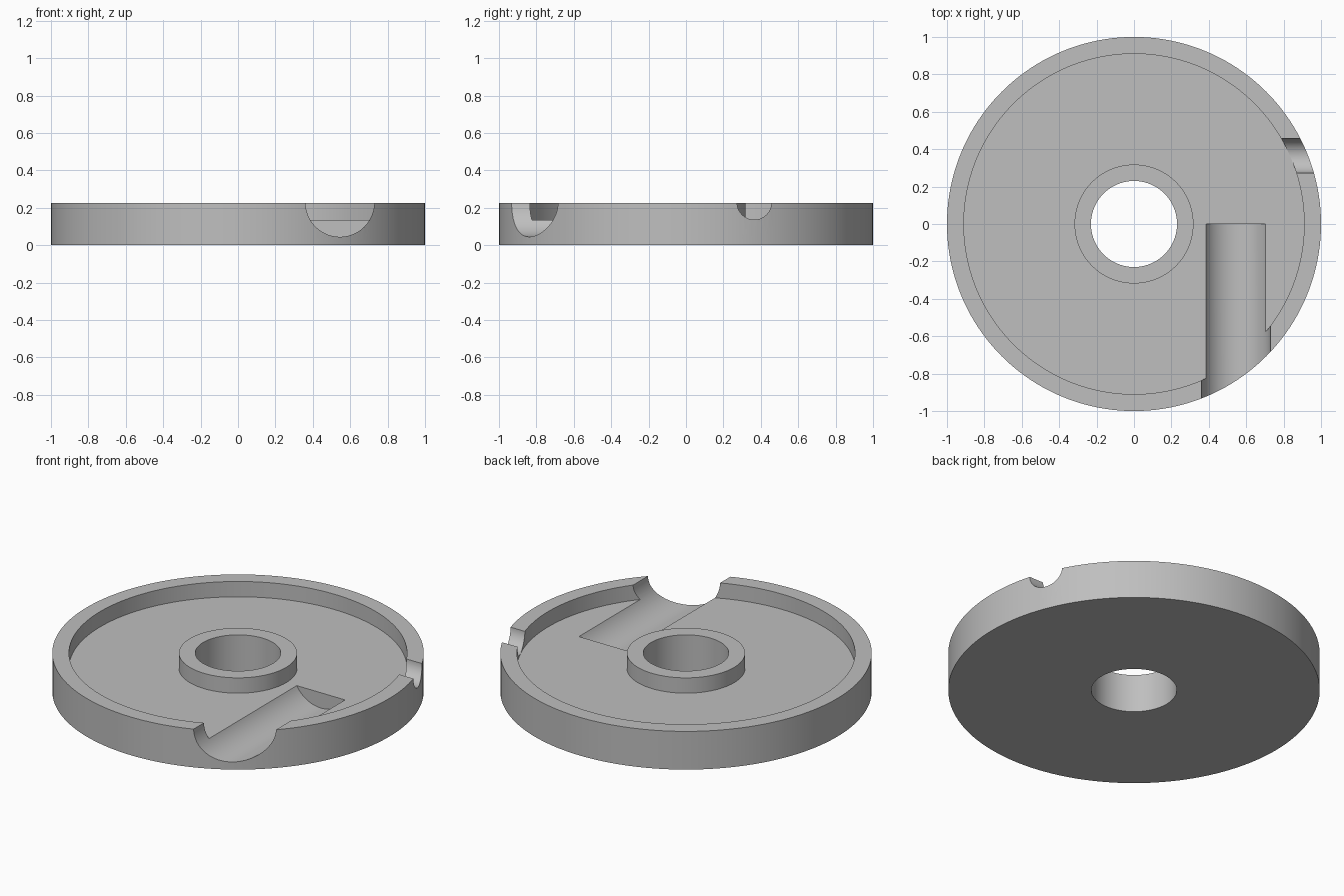
import bpy
import bmesh
from math import pi, radians

if "Cube" in bpy.data.objects:
    bpy.data.objects.remove(bpy.data.objects["Cube"], do_unlink=True)

HEIGHT, FLOOR = 0.227, 0.136
OUTER, RECESS, HUB, BORE = 1.0, 0.91, 0.318, 0.23

grey = bpy.data.materials.new("plain grey")
grey.use_nodes = True
grey.diffuse_color = (0.52, 0.52, 0.52, 1)
grey.node_tree.nodes["Principled BSDF"].inputs["Base Color"].default_value = (0.52, 0.52, 0.52, 1)


def lathe(name, profile, steps):
    """Spin a closed (radius, z) profile about the z axis."""
    bm = bmesh.new()
    verts = [bm.verts.new((r, 0, z)) for r, z in profile]
    edges = [bm.edges.new((v, verts[(i + 1) % len(verts)])) for i, v in enumerate(verts)]
    bmesh.ops.spin(bm, geom=verts + edges, cent=(0, 0, 0), axis=(0, 0, 1),
                   angle=2 * pi, steps=steps, use_merge=True)
    bmesh.ops.remove_doubles(bm, verts=bm.verts, dist=1e-5)
    bmesh.ops.recalc_face_normals(bm, faces=bm.faces)
    mesh = bpy.data.meshes.new(name)
    bm.to_mesh(mesh)
    bm.free()
    mesh.materials.append(grey)
    obj = bpy.data.objects.new(name, mesh)
    bpy.context.collection.objects.link(obj)
    return obj


def groove_cutter(name, radius, length, location, rotation):
    """Horizontal cylinder that cuts a round channel."""
    bpy.ops.mesh.primitive_cylinder_add(vertices=96, radius=radius, depth=length,
                                        location=location, rotation=rotation)
    cutter = bpy.context.object
    cutter.name = name
    cutter.data.materials.append(grey)
    cutter.hide_render = True
    return cutter


# Round tray with raised rim, raised hub and through bore
tray = lathe("round_tray", [
    (BORE, 0), (OUTER, 0), (OUTER, HEIGHT), (RECESS, HEIGHT),
    (RECESS, FLOOR), (HUB, FLOOR), (HUB, HEIGHT), (BORE, HEIGHT)], 160)

# Long front channel and small notch through the left rim
cutters = [
    groove_cutter("front_channel_cutter", 0.184, 1.2, (0.545, -0.6, 0.229), (radians(90), 0, 0)),
    groove_cutter("side_notch_cutter", 0.092, 0.5, (0.95, 0.365, 0.2285), (0, radians(90), 0)),
]
bpy.ops.object.select_all(action="DESELECT")
bpy.context.view_layer.objects.active = tray
tray.select_set(True)
for cutter in cutters:
    cut = tray.modifiers.new(cutter.name, "BOOLEAN")
    cut.operation = "DIFFERENCE"
    cut.solver = "EXACT"
    cut.object = cutter
    bpy.ops.object.modifier_apply(modifier=cut.name)
    bpy.data.objects.remove(cutter, do_unlink=True)

bpy.ops.object.shade_smooth_by_angle(angle=radians(30))
